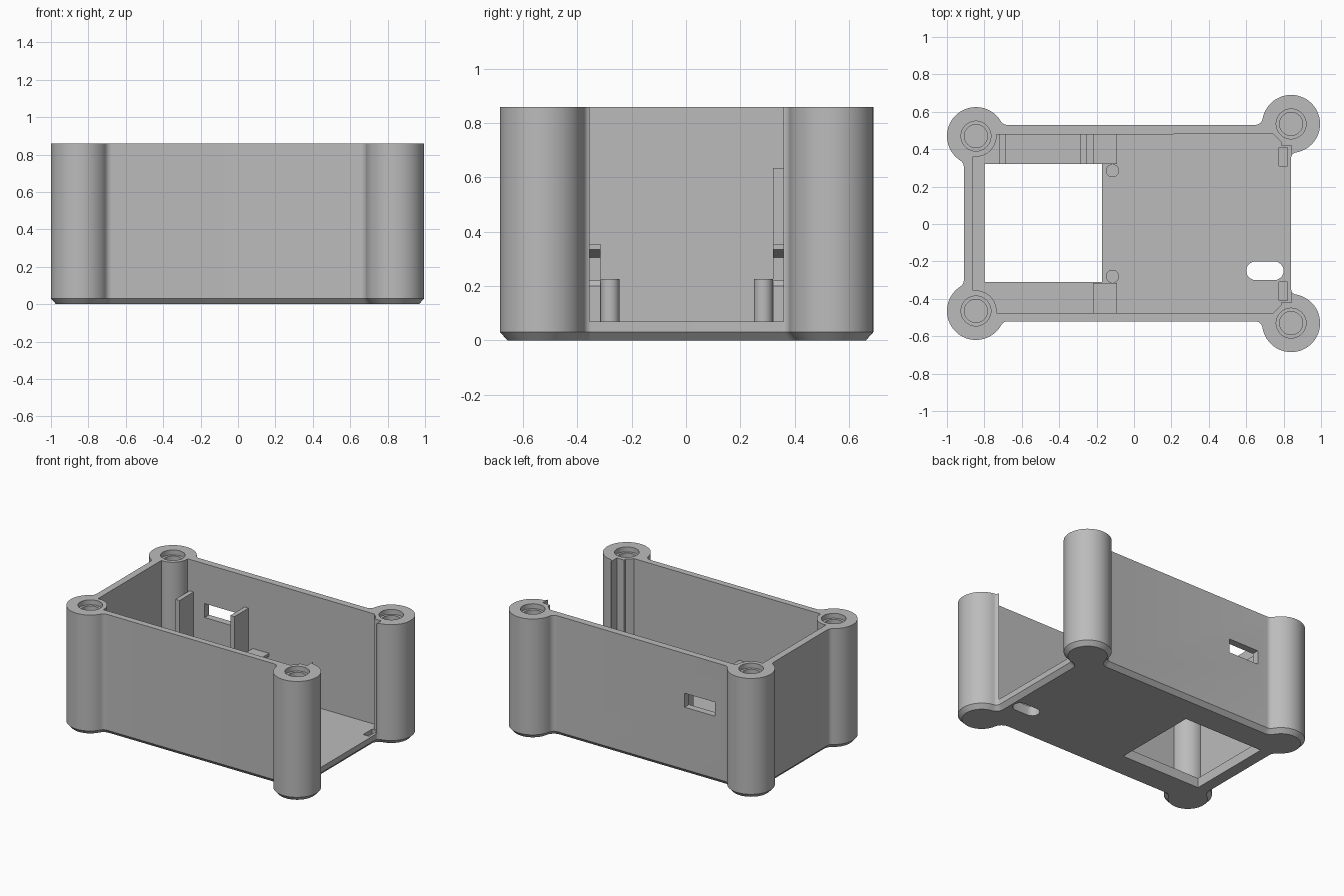
import bpy, bmesh
from math import atan2, cos, sin, pi, sqrt, radians
from mathutils import Vector

if "Cube" in bpy.data.objects:
    bpy.data.objects.remove(bpy.data.objects["Cube"])

GREY = (0.5, 0.5, 0.5, 1)
grey = bpy.data.materials.new("plain grey")
grey.use_nodes = True
grey.diffuse_color = GREY
grey.node_tree.nodes["Principled BSDF"].inputs["Base Color"].default_value = GREY

HEIGHT, FLOOR = 0.86, 0.07


def arc(cx, cy, r, a, b, n=12):
    return [(cx + r * cos(a + (b - a) * i / n), cy + r * sin(a + (b - a) * i / n))
            for i in range(n + 1)]


def loft(name, rings):
    """Closed solid through rings of 3D points."""
    bm = bmesh.new()
    loops = [[bm.verts.new(p) for p in ring] for ring in rings]
    n = len(loops[0])
    for lo, hi in zip(loops, loops[1:]):
        for i in range(n):
            j = (i + 1) % n
            bm.faces.new((lo[i], lo[j], hi[j], hi[i]))
    bm.faces.new(loops[0][::-1])
    bm.faces.new(loops[-1])
    bmesh.ops.recalc_face_normals(bm, faces=bm.faces)
    mesh = bpy.data.meshes.new(name)
    bm.to_mesh(mesh)
    bm.free()
    mesh.materials.append(grey)
    obj = bpy.data.objects.new(name, mesh)
    bpy.context.collection.objects.link(obj)
    return obj


def prism(name, pts, z0, z1):
    return loft(name, [[(x, y, z) for x, y in pts] for z in (z0, z1)])


def box(name, x0, x1, y0, y1, z0, z1):
    return prism(name, [(x0, y0), (x1, y0), (x1, y1), (x0, y1)], z0, z1)


def cylinder(name, x, y, r, z0, z1):
    return prism(name, arc(x, y, r, 0, 2 * pi, 40)[:-1], z0, z1)


def smooth(obj):
    bpy.ops.object.select_all(action='DESELECT')
    obj.select_set(True)
    bpy.context.view_layer.objects.active = obj
    bpy.ops.object.shade_smooth_by_angle(angle=radians(30))


def corner(sx, sy, cx, cy, r, wx, wy, fx, fy):
    """Post outline blended into the two walls, counter-clockwise."""
    p = (wx + fx, cy - sqrt((r + fx) ** 2 - (wx + fx - cx) ** 2))
    q = (cx - sqrt((r + fy) ** 2 - (wy + fy - cy) ** 2), wy + fy)
    a = atan2(cy - p[1], cx - p[0])
    b = atan2(q[1] - cy, q[0] - cx)
    pts = arc(*p, fx, pi, a, 8)[:-1] + arc(cx, cy, r, a - pi, b, 40)
    pts += arc(*q, fy, b - pi, -pi / 2, 8)[1:]
    pts = [(sx * x, sy * y) for x, y in pts]
    return pts if sx * sy > 0 else pts[::-1]


# Outer shell: four round posts joined by walls, chamfered at the bottom
back_y, front_y = 0.53, 0.52
posts = [(1, 1, 0.84, 0.535, 0.155), (-1, 1, 0.845, 0.47, 0.155),
         (-1, -1, 0.845, 0.465, 0.155), (1, -1, 0.84, 0.53, 0.155)]
outline = []
for sx, sy, cx, cy, r in posts:
    outline += corner(sx, sy, cx, cy, r, 0.84 if sx > 0 else 0.91,
                      back_y if sy > 0 else front_y, 0.03 if sx > 0 else 0.04, 0.04)
inset = []
for i, p in enumerate(outline):
    before, after = Vector(outline[i - 1]), Vector(outline[(i + 1) % len(outline)])
    here = Vector(p)
    t = ((here - before).normalized() + (after - here).normalized()).normalized()
    inset.append((p[0] - t.y * 0.027, p[1] + t.x * 0.027))
shell = loft("case_shell", [[(x, y, 0) for x, y in inset],
                            [(x, y, 0.03) for x, y in outline],
                            [(x, y, HEIGHT) for x, y in outline]])


# Cavity, open at the right-hand end and wrapped around the two far posts
def cavity_half(sy, cy, wall):
    pts = [(0.841, 0.42), (0.785, 0.42), (0.785, wall - 0.04), (0.745, wall)]
    pts += arc(-0.845, cy, 0.11, radians(5), radians(-98), 16)
    return [(x, sy * y) for x, y in pts]


cavity = cavity_half(1, 0.47, 0.48) + cavity_half(-1, 0.465, 0.475)[::-1]
slot = arc(0.75, -0.25, 0.05, -pi / 2, pi / 2) + arc(0.65, -0.25, 0.05, pi / 2, 1.5 * pi)
cutters = [prism("cavity_cutter", cavity, FLOOR, 1),
           box("floor_window_cutter", -0.8, -0.17, -0.31, 0.32, -0.1, 0.2),
           prism("floor_slot_cutter", slot, -0.1, 0.2),
           box("wall_window_cutter", -0.6, -0.36, 0.4, 0.6, 0.475, 0.575)]
for sx, sy, cx, cy, r in posts:
    cutters.append(cylinder("screw_hole_cutter", sx * cx, sy * cy, 0.062, 0.3, 1))
    cutters.append(cylinder("counterbore_cutter", sx * cx, sy * cy, 0.08, HEIGHT - 0.035, 1.1))
for sy in (1, -1):
    y0, y1 = sorted((sy * 0.31, sy * 0.41))
    cutters.append(box("panel_notch_cutter", 0.775, 0.82, y0, y1, 0.04, 0.12))

bpy.context.view_layer.objects.active = shell
for cutter in cutters:
    cutter.hide_render = True
    mod = shell.modifiers.new("cut", 'BOOLEAN')
    mod.operation, mod.solver, mod.object = 'DIFFERENCE', 'EXACT', cutter
    bpy.ops.object.modifier_apply(modifier=mod.name)
    bpy.data.objects.remove(cutter)
smooth(shell)

# Upright fins either side of the wall window
for name, x in (("outer_fin", -0.72), ("inner_fin", -0.285)):
    box(name, x, x + 0.033, 0.32, 0.485, FLOOR - 0.01, 0.635)

# Board clips with a slot under a sloped lip, and locating pins
clip = [(-0.22, FLOOR - 0.01), (-0.09, FLOOR - 0.01), (-0.09, 0.2), (-0.11, 0.22), (-0.17, 0.22),
        (-0.17, 0.305), (-0.09, 0.335), (-0.09, 0.355), (-0.22, 0.355)]
for side, y0, y1, pin_y in (("back", 0.32, 0.485, 0.285), ("front", -0.48, -0.315, -0.28)):
    loft(side + "_board_clip", [[(x, y, z) for x, z in clip] for y in (y0, y1)])
    smooth(cylinder(side + "_locating_pin", -0.115, pin_y, 0.035, FLOOR - 0.01, 0.225))
